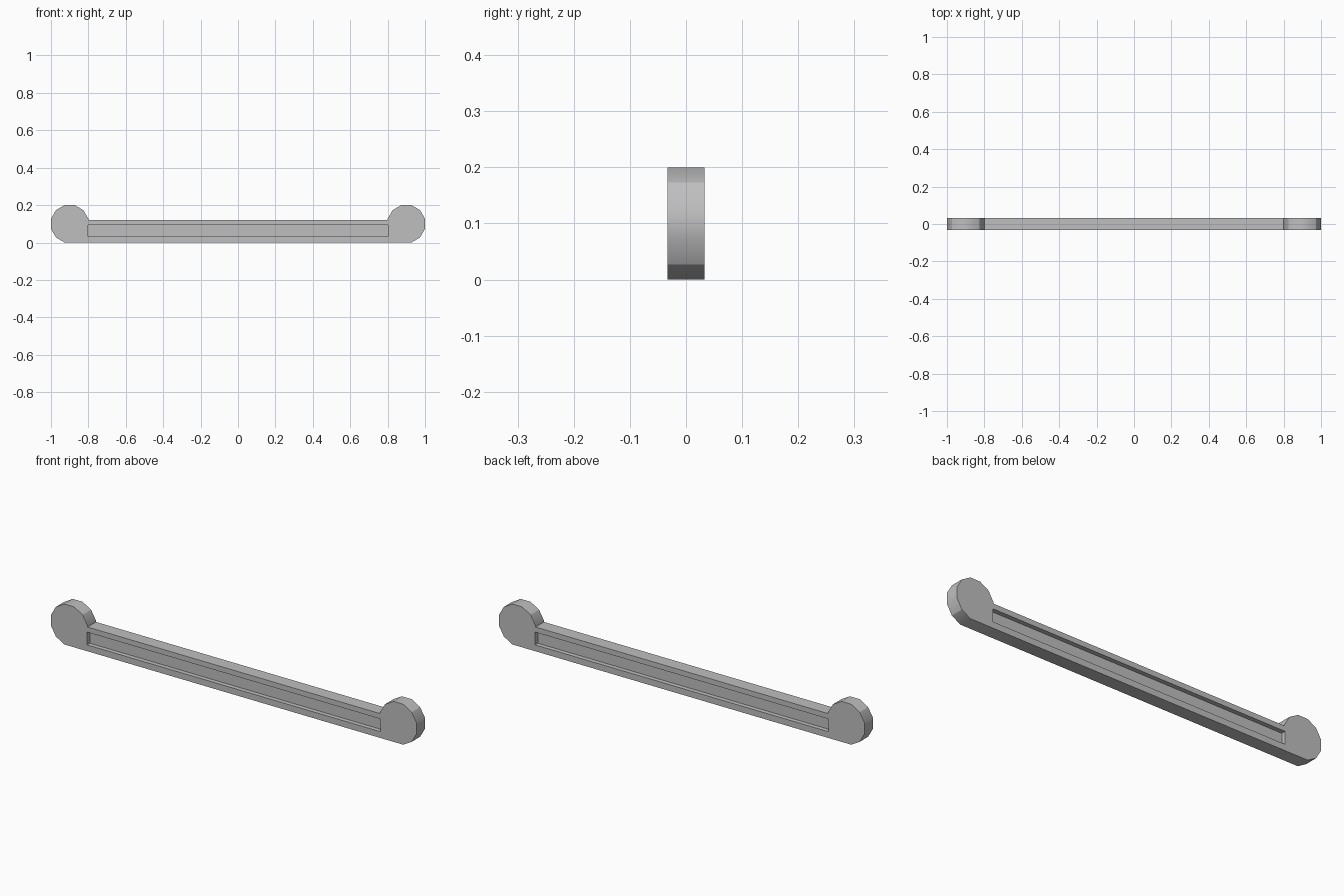
import bpy, bmesh, math
from mathutils import Vector

cube = bpy.data.objects.get("Cube")
if cube:
    bpy.data.objects.remove(cube, do_unlink=True)

HALF_DEPTH = 0.033
BAR_TOP = 0.12
END_X, END_R = 0.9, 0.1          # centre and apothem of the twelve-sided ends
RECESS = 0.022

grey = bpy.data.materials.new("plain grey")
grey.use_nodes = True
colour = (0.52, 0.52, 0.52, 1)
grey.diffuse_color = colour
grey.node_tree.nodes["Principled BSDF"].inputs["Base Color"].default_value = colour

# Right half of the outline: bottom flat, round the knob, down to the bar top
radius = END_R / math.cos(math.radians(15))
half = [(END_X + radius * math.cos(math.radians(a)),
         END_R + radius * math.sin(math.radians(a))) for a in range(-75, 166, 30)]
half.append((END_X - END_R, BAR_TOP))
outline = half + [(-x, z) for x, z in reversed(half)]

# Body: one extruded outline
bm = bmesh.new()
front = bm.faces.new([bm.verts.new((x, -HALF_DEPTH, z)) for x, z in outline])
extruded = bmesh.ops.extrude_face_region(bm, geom=[front])
bmesh.ops.translate(bm, vec=(0, 2 * HALF_DEPTH, 0),
                    verts=[v for v in extruded["geom"] if isinstance(v, bmesh.types.BMVert)])
bmesh.ops.recalc_face_normals(bm, faces=bm.faces)
mesh = bpy.data.meshes.new("handle_bar")
bm.to_mesh(mesh)
bm.free()
mesh.materials.append(grey)
bar = bpy.data.objects.new("handle_bar", mesh)
bpy.context.collection.objects.link(bar)

# Long recess cut into the front and the back
bpy.context.view_layer.objects.active = bar
for side in (-1, 1):
    bpy.ops.mesh.primitive_cube_add(size=1, location=(0, side * (HALF_DEPTH - RECESS + 0.05), 0.0625))
    cutter = bpy.context.object
    cutter.name = "recess_cutter"
    cutter.scale = (1.606, 0.1, 0.063)
    cutter.hide_render = True
    bpy.context.view_layer.update()
    bpy.context.view_layer.objects.active = bar
    cut = bar.modifiers.new("recess", 'BOOLEAN')
    cut.operation, cut.solver, cut.object = 'DIFFERENCE', 'EXACT', cutter
    bpy.ops.object.modifier_apply(modifier=cut.name)
    bpy.data.objects.remove(cutter, do_unlink=True)

# Rounded ends shade smoothly, split at the diagonal edges
bpy.ops.object.select_all(action='DESELECT')
bar.select_set(True)
bpy.context.view_layer.objects.active = bar
bpy.ops.object.shade_smooth_by_angle(angle=math.radians(35))
bm = bmesh.new()
bm.from_mesh(bar.data)
for edge in bm.edges:
    a, b = (v.co for v in edge.verts)
    offset = Vector((abs(a.x) - END_X, a.z - END_R))
    if abs(a.y - b.y) > HALF_DEPTH and abs(abs(offset.x) - abs(offset.y)) < 0.001:
        edge.smooth = False
bm.to_mesh(bar.data)
bm.free()
